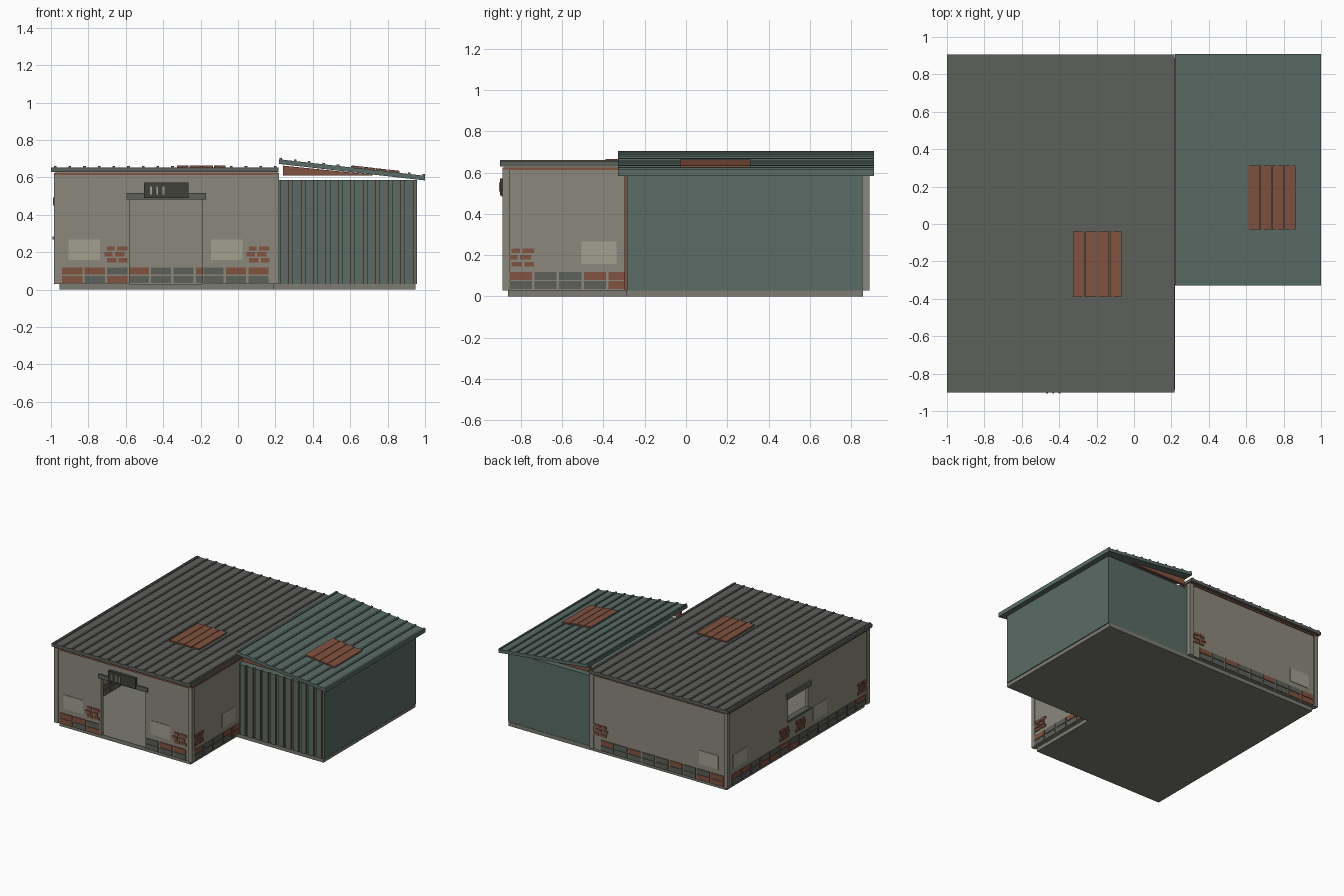
import bpy, bmesh, random
from mathutils import Vector

if "Cube" in bpy.data.objects:
    bpy.data.objects.remove(bpy.data.objects["Cube"])

random.seed(4)


def material(name, rgb):
    m = bpy.data.materials.new(name)
    m.diffuse_color = (*rgb, 1)
    m.use_nodes = True
    m.node_tree.nodes["Principled BSDF"].inputs["Base Color"].default_value = m.diffuse_color
    return m


WALL = material("plaster_wall", (0.26, 0.25, 0.20))
PALE = material("pale_patch", (0.36, 0.35, 0.28))
STONE = material("grey_brick", (0.11, 0.115, 0.10))
RUST = material("rust", (0.22, 0.085, 0.05))
ROOF = material("grey_sheet", (0.11, 0.115, 0.105))
GREEN = material("green_sheet", (0.10, 0.15, 0.13))
DARK = material("dark_metal", (0.05, 0.052, 0.04))
SLAB = material("concrete", (0.20, 0.20, 0.17))


def boxes(name, items, mat, slope=0.0, x_ref=0.0):
    """One object from (x0, x1, y0, y1, z0, z1) boxes, optionally sloped along x."""
    bm = bmesh.new()
    for x0, x1, y0, y1, z0, z1 in items:
        for v in bmesh.ops.create_cube(bm, size=1)["verts"]:
            x = x1 if v.co.x > 0 else x0
            y = y1 if v.co.y > 0 else y0
            z = z1 if v.co.z > 0 else z0
            v.co = Vector((x, y, z + slope * (x - x_ref)))
    me = bpy.data.meshes.new(name)
    bm.to_mesh(me)
    bm.free()
    me.materials.append(mat)
    ob = bpy.data.objects.new(name, me)
    bpy.context.collection.objects.link(ob)
    return ob


# Wall centre planes: axis across the wall, centre position
SIDES = {"front": ("y", -0.865), "back": ("y", 0.865),
         "left": ("x", -0.962), "right": ("x", 0.197)}


def on(side, u0, u1, z0, z1, t):
    """Box of half thickness t on a wall plane, u along the wall."""
    axis, c = SIDES[side]
    if axis == "y":
        return (u0, u1, c - t, c + t, z0, z1)
    return (c - t, c + t, u0, u1, z0, z1)


# Foundation
boxes("main_slab", [(-0.955, 0.19, -0.862, 0.858, 0, 0.03)], SLAB)
boxes("annex_slab", [(0.19, 0.95, -0.29, 0.858, 0, 0.03)], SLAB)

# Hollow main walls with a doorway and a window opening
T = 0.015
D0, D1 = -0.58, -0.19
W0, W1 = -0.13, 0.12
boxes("front_wall", [on("front", -0.977, D0, 0.03, 0.63, T), on("front", D1, 0.212, 0.03, 0.63, T),
                     on("front", D0, D1, 0.485, 0.63, T)], WALL)
boxes("back_wall", [on("back", -0.977, 0.212, 0.03, 0.63, T)], WALL)
boxes("right_wall", [on("right", -0.85, 0.85, 0.03, 0.63, T)], WALL)
boxes("left_wall", [on("left", -0.85, W0, 0.03, 0.63, T), on("left", W1, 0.85, 0.03, 0.63, T),
                    on("left", W0, W1, 0.03, 0.275, T), on("left", W0, W1, 0.455, 0.63, T)], WALL)

# Corner posts
boxes("corner_posts", [(x, x + 0.033, y, y + 0.033, 0.03, 0.615)
                       for x in (-0.985, 0.187) for y in (-0.888, 0.855)], WALL)

# Base bricks, two courses along each stretch of wall
grey, rusty = [], []
for side, start, count in (("front", -0.94, 3), ("front", -0.185, 3), ("back", -0.945, 9),
                           ("left", -0.84, 14), ("right", -0.855, 5)):
    for i in range(count):
        for z0, z1 in ((0.035, 0.074), (0.08, 0.118)):
            u = start + 0.12 * i
            target = rusty if random.random() < 0.3 else grey
            target.append(on(side, u, u + 0.108, z0, z1, 0.021))
boxes("grey_base_bricks", grey, STONE)
boxes("rust_base_bricks", rusty, RUST)

# Exposed brick clusters
cluster = []
for side, u in (("front", -0.70), ("front", 0.06), ("back", 0.08), ("left", 0.12),
                ("left", -0.08), ("left", -0.85), ("right", -0.845)):
    for row, (shift, split) in enumerate(((0, 0.05), (-0.015, 0.045), (0, 0.04))):
        z = 0.146 + row * 0.032
        a = u + shift
        cluster += [on(side, a, a + split, z, z + 0.022, 0.022),
                    on(side, a + split + 0.012, a + 0.108, z, z + 0.022, 0.022)]
boxes("exposed_bricks", cluster, RUST)

# Pale plaster repairs
boxes("plaster_patches", [on(s, u, u + 0.168, 0.158, 0.267, 0.019) for s, u in
                          (("front", -0.905), ("front", -0.145), ("back", -0.9), ("left", 0.64),
                           ("left", -0.36), ("right", -0.505))], PALE)

# Door lintel, vent box, window lintel and sill
boxes("door_lintel", [(-0.597, -0.17, -0.893, -0.84, 0.483, 0.516)], ROOF)
boxes("vent_box", [(-0.503, -0.265, -0.902, -0.87, 0.49, 0.572)], DARK)
boxes("vent_slats", [(x, x + 0.009, -0.907, -0.90, 0.508, 0.552)
                     for x in (-0.47, -0.437, -0.403)], PALE)
boxes("window_lintel", [(-0.99, -0.945, W0 - 0.025, W1 + 0.025, 0.45, 0.492)], ROOF)
boxes("window_sill", [(-0.993, -0.945, W0 - 0.015, W1 + 0.015, 0.268, 0.285)], ROOF)

# Rust band under the eaves
boxes("eaves_band", [(-0.985, 0.218, -0.888, -0.875, 0.612, 0.624),
                     (-0.985, 0.218, 0.875, 0.888, 0.612, 0.624),
                     (-0.985, -0.97, -0.888, 0.888, 0.612, 0.624),
                     (0.205, 0.218, -0.888, 0.888, 0.612, 0.624)], RUST)

# Main roof with standing ribs and a rusty repair sheet
boxes("main_roof", [(-1.0, 0.217, -0.9, 0.905, 0.63, 0.654)], ROOF)
boxes("main_roof_ribs", [(x, x + 0.014, -0.9, 0.905, 0.65, 0.661)
                         for x in [-0.985 + 0.0785 * i for i in range(16)]], ROOF)
boxes("main_roof_patch", [(x, x + 0.06, -0.39, -0.04, 0.652, 0.665)
                          for x in [-0.325 + 0.066 * i for i in range(4)]], RUST)

# Annex body with ribbed, rust-streaked front cladding
boxes("annex_body", [(0.21, 0.957, -0.285, 0.855, 0.03, 0.585)], GREEN)
ribs = [0.225 + 0.0665 * i for i in range(11)]
boxes("annex_front_ribs", [(x, x + 0.04, -0.298, -0.28, 0.03, 0.585) for x in ribs], GREEN)
boxes("annex_rust_streaks", [(x + 0.04, x + 0.047, -0.298, -0.28, 0.03, 0.585) for x in ribs], RUST)

# Sloping annex roof with ribs and patch
S = -0.113
boxes("annex_roof", [(0.22, 1.0, -0.33, 0.91, 0.672, 0.697)], GREEN, S, 0.22)
boxes("annex_roof_ribs", [(x, x + 0.014, -0.33, 0.91, 0.692, 0.705)
                          for x in [0.222 + 0.0764 * i for i in range(11)]], GREEN, S, 0.22)
boxes("annex_roof_patch", [(x, x + 0.06, -0.03, 0.312, 0.694, 0.708)
                           for x in [0.61 + 0.0645 * i for i in range(4)]], RUST, S, 0.22)

# Rust gable wedges under both ends of the annex roof
for label, y in (("front", -0.29), ("back", 0.835)):
    wedge = boxes(label + "_gable", [(0.24, 0.72, y, y + 0.02, 0.61, 0.663)], RUST)
    for v in wedge.data.vertices:
        if v.co.x > 0.5 and v.co.z > 0.65:
            v.co.z = 0.615
